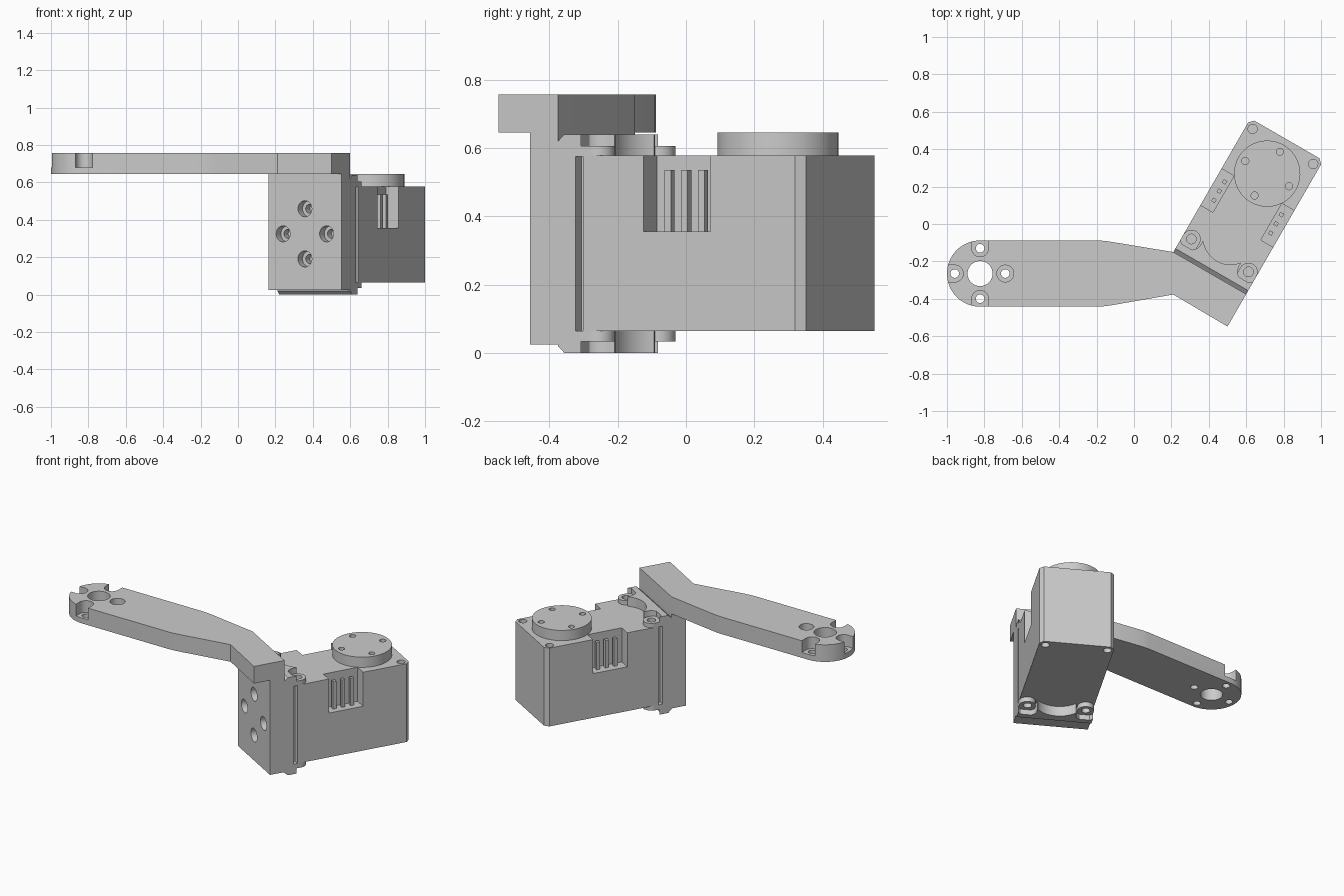
import bpy, bmesh, math
from mathutils import Matrix, Vector

if "Cube" in bpy.data.objects:
    bpy.data.objects.remove(bpy.data.objects["Cube"], do_unlink=True)

gray = bpy.data.materials.new("plain gray")
gray.use_nodes = True
gray.diffuse_color = (0.6, 0.6, 0.6, 1)
gray.node_tree.nodes["Principled BSDF"].inputs["Base Color"].default_value = gray.diffuse_color

# Frame of the motor: local y runs along the motor, local x across it
MOTOR = Matrix.Translation((0.405, -0.2625, 0)) @ Matrix.Rotation(math.radians(-30), 4, "Z")
HALF = 0.225
MID_Z = 0.32


def make(name, bm):
    bmesh.ops.recalc_face_normals(bm, faces=bm.faces)
    mesh = bpy.data.meshes.new(name)
    bm.to_mesh(mesh)
    bm.free()
    mesh.materials.append(gray)
    obj = bpy.data.objects.new(name, mesh)
    bpy.context.collection.objects.link(obj)
    return obj


def prism(name, outline, z0, z1):
    bm = bmesh.new()
    face = bm.faces.new([bm.verts.new((x, y, z0)) for x, y in outline])
    top = bmesh.ops.extrude_face_region(bm, geom=[face])["geom"]
    bmesh.ops.translate(bm, vec=(0, 0, z1 - z0),
                        verts=[v for v in top if isinstance(v, bmesh.types.BMVert)])
    return make(name, bm)


def box(name, x0, x1, y0, y1, z0, z1):
    return prism(name, [(x0, y0), (x1, y0), (x1, y1), (x0, y1)], z0, z1)


def arc(cx, cy, r, a0, a1, n):
    angles = [math.radians(a0 + (a1 - a0) * i / n) for i in range(n + 1)]
    return [(cx + r * math.cos(a), cy + r * math.sin(a)) for a in angles]


def disc(name, cx, cy, r, z0, z1, n=40):
    return prism(name, arc(cx, cy, r, 0, 360, n)[:-1], z0, z1)


def boolean(obj, others, operation="DIFFERENCE"):
    # Bake each boolean and drop its helper
    for other in others:
        mod = obj.modifiers.new("bool", "BOOLEAN")
        mod.operation, mod.object, mod.solver = operation, other, "EXACT"
        bpy.context.view_layer.update()
        graph = bpy.context.evaluated_depsgraph_get()
        mesh = bpy.data.meshes.new_from_object(obj.evaluated_get(graph))
        obj.modifiers.clear()
        obj.data = mesh
        bpy.data.objects.remove(other, do_unlink=True)
    return obj


def place(obj, matrix=MOTOR):
    obj.data.transform(matrix)
    return obj


parts = []

# Arm: rounded end, straight shank, tapered neck and angled head
ARM_X, ARM_Y, ARM_R = -0.823, -0.265, 0.177
upper = [(-0.19, 0.177), (-0.15, 0.174), (-0.1, 0.166), (0.21, 0.112)]
outline = arc(ARM_X, ARM_Y, ARM_R, 90, 270, 32)
outline += [(x, ARM_Y - dy) for x, dy in upper]
for corner in [(HALF, -0.2), (HALF, 0), (-HALF, 0)]:
    p = MOTOR @ Vector((*corner, 0))
    outline.append((p.x, p.y))
outline += [(x, ARM_Y + dy) for x, dy in reversed(upper[:-1])]
arm = prism("arm", outline, 0.645, 0.757)
cuts = [disc("cut", ARM_X, ARM_Y, 0.067, 0.6, 0.8)]
for k in range(4):
    a = k * math.pi / 2
    spin = Matrix.Translation((ARM_X, ARM_Y, 0)) @ Matrix.Rotation(a, 4, "Z")
    cuts.append(place(disc("cut", 0.135, 0, 0.023, 0.6, 0.8, 24), spin))
    if k:  # open-sided screw seat
        seat = prism("cut", arc(0.135, 0, 0.045, 90, 270, 20) + [(0.3, -0.045), (0.3, 0.045)], 0.68, 0.8)
    else:
        seat = disc("cut", 0.135, 0, 0.045, 0.68, 0.8)
    cuts.append(place(seat, spin))
parts.append(boolean(arm, cuts))

# Mounting wall hanging from the arm head, with four stepped screw holes
wall = box("mounting_wall", -HALF, HALF, -0.095, 0, 0.025, 0.645)
upright = Matrix.Translation((0, 0, 0.325)) @ Matrix.Rotation(math.pi / 2, 4, "X")
cuts = []
for k in range(4):
    x, z = 0.134 * math.cos(k * math.pi / 2), 0.134 * math.sin(k * math.pi / 2)
    cuts.append(place(disc("cut", x, z, 0.043, 0.045, 0.2, 32), upright))
    cuts.append(place(disc("cut", x, z, 0.024, -0.05, 0.2, 24), upright))
parts.append(place(boolean(wall, cuts)))

# Bracket back plate with chamfered top and bottom edges (profile in y, z)
profile = [(0, 0.02), (0.022, 0), (0.06, 0), (0.06, 0.64), (0.022, 0.64), (0, 0.62)]
plate = prism("bracket_plate", profile, -HALF, HALF)
plate.data.transform(Matrix(((0, 0, 1, 0), (1, 0, 0, 0), (0, 1, 0, 0), (0, 0, 0, 1))))
parts.append(place(plate))

# Bracket flanges gripping the motor above and below
EAR_X, EAR_Y = 0.176, 0.109
flip = Matrix.Translation((0, 0, 2 * MID_Z)) @ Matrix.Scale(-1, 4, (0, 0, 1))
for side in ("top", "bottom"):
    flange = box(side + "_flange", -HALF, HALF, 0.058, 0.13, 0.575, 0.64)
    cuts = [disc("cut", 0, 0.22, 0.145, 0.5, 0.7, 64)]
    for s in (-1, 1):
        xs = sorted((s * 0.118, s * 0.3))
        cuts.append(disc("cut", s * EAR_X, EAR_Y, 0.058, 0.5, 0.7))
        cuts.append(box("cut", *xs, EAR_Y, 0.2, 0.5, 0.7))
    boolean(flange, cuts)
    pieces = [flange]
    for s in (-1, 1):
        tab = prism(side + "_ear", [(s * EAR_X + x, y) for x, y in
                    arc(0, EAR_Y, 0.049, 0, 180, 20) + [(-0.049, 0.05), (0.049, 0.05)]], 0.575, 0.606)
        pieces.append(boolean(tab, [disc("cut", s * EAR_X, EAR_Y, 0.026, 0.5, 0.7, 24)]))
    for piece in pieces:
        if side == "bottom":
            piece.data.transform(flip)
            piece.data.flip_normals()
        parts.append(place(piece))

# Motor body with chamfered far corners, side grooves, sockets and screw holes
END, BEV = 0.825, 0.024
body = prism("motor_body", [(-HALF, 0.058), (HALF, 0.058), (HALF, END - BEV), (HALF - BEV, END),
                            (BEV - HALF, END), (-HALF, END - BEV)], 0.065, 0.578)
cuts = []
for s in (-1, 1):
    cuts.append(box("cut", *sorted((s * 0.19, s * 0.3)), 0.04, 0.085, 0, 0.7))
    cuts.append(box("cut", *sorted((s * 0.148, s * 0.3)), 0.29, 0.515, 0.355, 0.7))
    for z in (0.065, 0.578):
        cuts.append(disc("cut", s * 0.187, 0.782, 0.025, z - 0.05, z + 0.05, 24))
parts.append(place(boolean(body, cuts)))

# Three connector pins in each side socket
for s in (-1, 1):
    for y in (0.348, 0.405, 0.462):
        x = s * 0.175
        parts.append(place(box("connector_pin", x - 0.011, x + 0.011, y - 0.011, y + 0.011, 0.35, 0.535)))

# Output disc with four screw holes
horn = disc("output_disc", 0, 0.614, 0.177, 0.575, 0.645, 64)
cuts = [disc("cut", 0.135 * math.cos(a), 0.614 + 0.135 * math.sin(a), 0.019, 0.59, 0.7, 20)
        for a in (k * math.pi / 2 for k in range(4))]
parts.append(place(boolean(horn, cuts)))

# Smooth the round walls and keep edges sharp
bpy.ops.object.select_all(action="DESELECT")
for part in parts:
    part.select_set(True)
bpy.context.view_layer.objects.active = parts[0]
bpy.ops.object.shade_smooth_by_angle(angle=math.radians(25))
